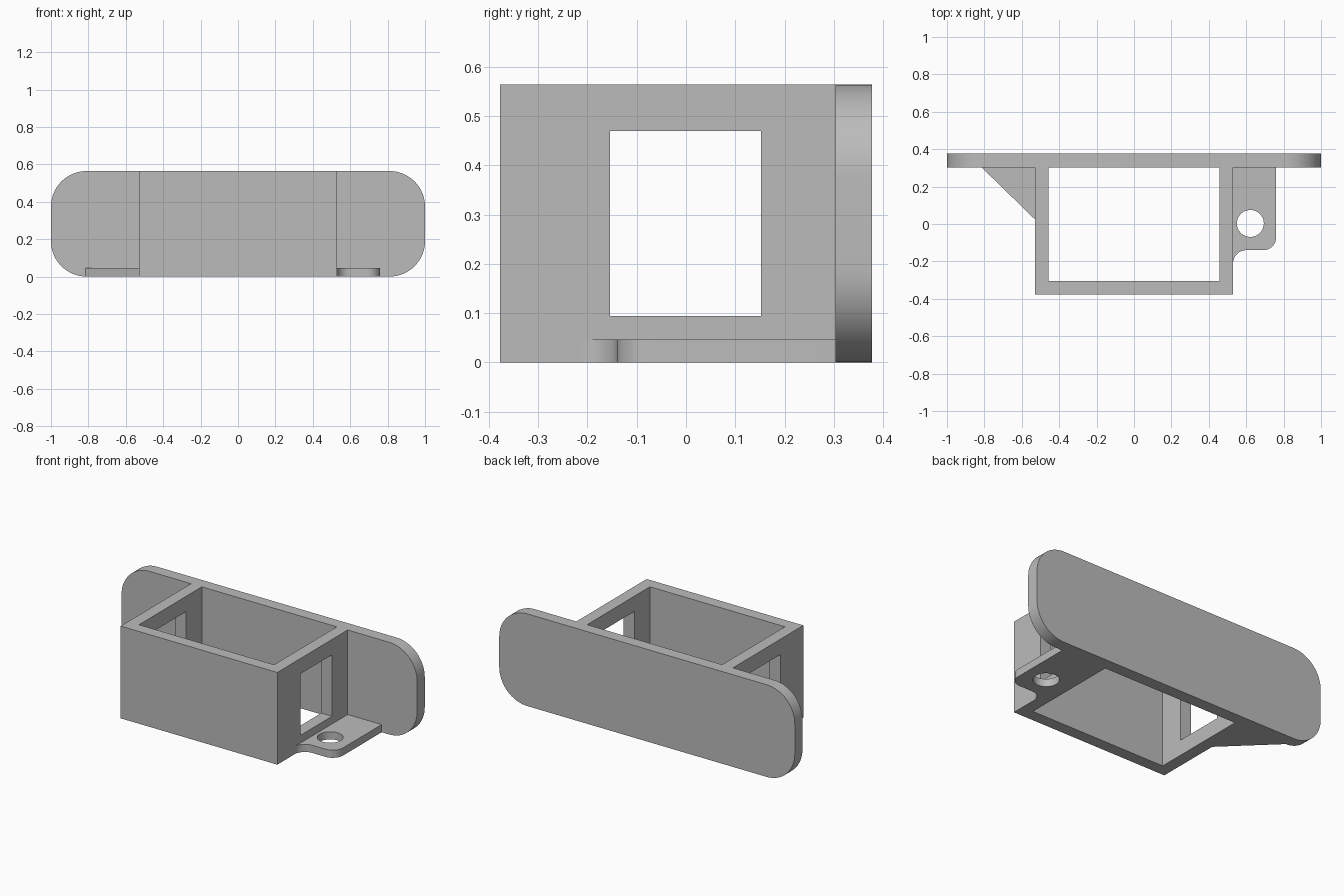
import bpy, bmesh
from math import sin, cos, pi, radians
from mathutils import Matrix

if "Cube" in bpy.data.objects:
    bpy.data.objects.remove(bpy.data.objects["Cube"], do_unlink=True)

HEIGHT, HALF_DEPTH, PLATE_FRONT = 0.564, 0.377, 0.303
HOUSING_X, WALL, TAB_H = 0.53, 0.073, 0.047

grey = bpy.data.materials.new("plain grey")
grey.use_nodes = True
grey.diffuse_color = (0.5, 0.5, 0.5, 1)
grey.node_tree.nodes["Principled BSDF"].inputs["Base Color"].default_value = grey.diffuse_color


def arc(cx, cy, r, start, end, steps=16):
    """Points along an arc, angles in degrees."""
    angles = [radians(start + (end - start) * i / steps) for i in range(steps + 1)]
    return [(cx + r * cos(a), cy + r * sin(a)) for a in angles]


def prism(name, outline, low, high, upright=False):
    """Extrude an outline along z, or along y when upright."""
    bm = bmesh.new()
    face = bm.faces.new([bm.verts.new((x, y, low)) for x, y in outline])
    top = bmesh.ops.extrude_face_region(bm, geom=[face])["geom"]
    bmesh.ops.translate(bm, vec=(0, 0, high - low),
                        verts=[v for v in top if isinstance(v, bmesh.types.BMVert)])
    if upright:
        bm.transform(Matrix(((1, 0, 0, 0), (0, 0, 1, 0), (0, 1, 0, 0), (0, 0, 0, 1))))
    bmesh.ops.recalc_face_normals(bm, faces=bm.faces)
    mesh = bpy.data.meshes.new(name)
    bm.to_mesh(mesh)
    bm.free()
    mesh.materials.append(grey)
    obj = bpy.data.objects.new(name, mesh)
    bpy.context.collection.objects.link(obj)
    return obj


def rect(x0, x1, y0, y1):
    return [(x0, y0), (x1, y0), (x1, y1), (x0, y1)]


def cut(obj, cutter):
    """Subtract the cutter, apply the result and discard the cutter."""
    cutter.hide_render = True
    mod = obj.modifiers.new("cut", "BOOLEAN")
    mod.operation, mod.solver, mod.object = "DIFFERENCE", "EXACT", cutter
    bpy.context.view_layer.objects.active = obj
    bpy.ops.object.modifier_apply(modifier=mod.name)
    bpy.data.objects.remove(cutter, do_unlink=True)


# Mounting plate with rounded corners and two screw holes
R = 0.19
outline = (arc(1 - R, R, R, -90, 0) + arc(1 - R, HEIGHT - R, R, 0, 90)
           + arc(R - 1, HEIGHT - R, R, 90, 180) + arc(R - 1, R, R, 180, 270))
plate = prism("mounting_plate", outline, PLATE_FRONT, HALF_DEPTH, upright=True)
for side in (-1, 1):
    circle = arc(side * 0.767, HEIGHT / 2, 0.083, 0, 360, 48)[:-1]
    cut(plate, prism("screw_cutter", circle, 0.2, 0.5, upright=True))

# Three-walled housing, open above and below, closed by the plate
X, XI = HOUSING_X, HOUSING_X - WALL
front, inner = -HALF_DEPTH, WALL - HALF_DEPTH
housing = prism("housing", [(-X, PLATE_FRONT), (-X, front), (X, front), (X, PLATE_FRONT),
                            (XI, PLATE_FRONT), (XI, inner), (-XI, inner), (-XI, PLATE_FRONT)],
                0, HEIGHT)
# Window through both side walls
cut(housing, prism("window_cutter", rect(-0.7, 0.7, -0.154, 0.152), 0.094, 0.47))

# Left tab: concave fillet into the wall, rounded corner, vertical hole
F = 0.07
tab = prism("left_tab", arc(X + F, -0.21, F, 180, 90) + arc(0.76 - F, F - 0.14, F, -90, 0)
            + [(0.76, PLATE_FRONT), (X, PLATE_FRONT)], 0, TAB_H)
cut(tab, prism("tab_cutter", arc(0.622, 0.003, 0.072, 0, 360, 48)[:-1], -0.1, 0.1))

# Right triangular gusset
gusset = prism("right_gusset", [(-X, PLATE_FRONT), (-0.815, PLATE_FRONT), (-X, 0.025)], 0, TAB_H)

for obj in (plate, housing, tab, gusset):
    bpy.ops.object.select_all(action="DESELECT")
    obj.select_set(True)
    bpy.context.view_layer.objects.active = obj
    bpy.ops.object.shade_smooth_by_angle(angle=radians(30))
